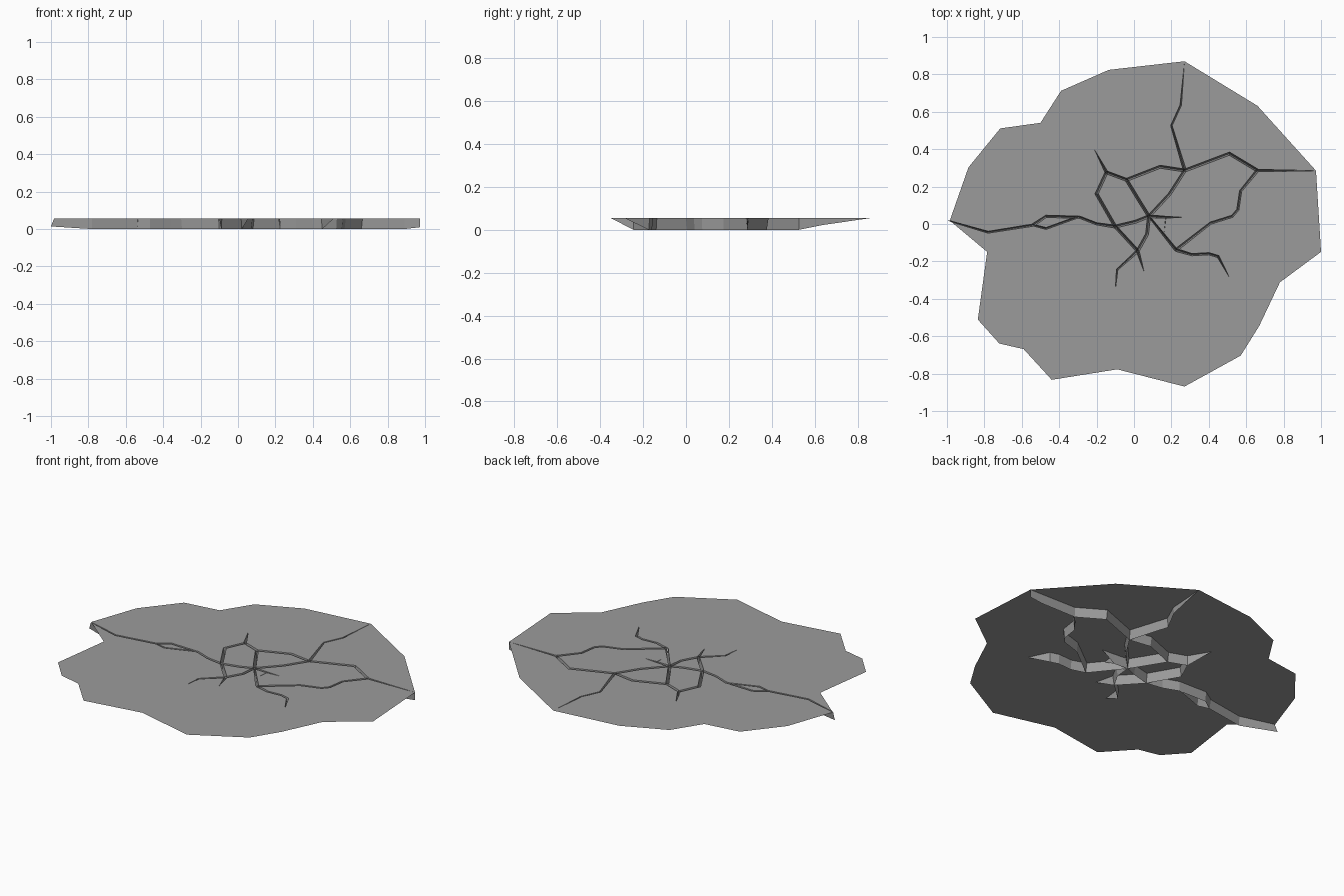
import bpy, bmesh
from mathutils import Vector as V
from mathutils.geometry import delaunay_2d_cdt

if "Cube" in bpy.data.objects:
    bpy.data.objects.remove(bpy.data.objects["Cube"])

TOP = 0.056
DY = -0.009   # small shift that centres the model on y = 0
W = 0.008     # half width of a crack at the surface
cracks = []   # each: list of (left, right, bottom, bottom_z)


def crack(pts, w0=W, w1=W, z0=0.0, z1=0.0, wm=W, zs=None, b0=None):
    """V-groove along a path; w/z are half widths and bottom heights at the ends."""
    p = [V((x, y + DY)) for x, y in pts]
    n = len(p)
    ws = [w0] + [wm] * (n - 2) + [w1]
    zz = zs or [z0] + [0.0] * (n - 2) + [z1]
    rows = []
    for i in range(n):
        a = (p[i] - p[i - 1]).normalized() if i else (p[1] - p[0]).normalized()
        b = (p[i + 1] - p[i]).normalized() if i < n - 1 else a
        t = (a + b).normalized()
        nrm = V((-t.y, t.x)) / max(t.dot(a), 0.6)
        low = V(b0) if (i == 0 and b0) else p[i]
        rows.append((p[i] + nrm * ws[i], p[i] - nrm * ws[i], low, zz[i]))
    cracks.append(rows)


# Junctions shared by several cracks
centre, west, fork = (0.08, 0.05), (-0.10, -0.005), (-0.54, 0.003)
north, nw, nnw = (0.272, 0.295), (-0.147, 0.285), (-0.04, 0.245)
south, se, east = (0.02, -0.135), (0.225, -0.13), (0.66, 0.295)
spur = (0.17, 0.045)

# West branch with a small split
crack([(-0.983, 0.024), (-0.78, -0.035), fork], w0=0.002, z0=0.014, wm=0.005, w1=0.006, b0=(-1.0, 0.02))
crack([fork, (-0.47, 0.05), (-0.29, 0.045), (-0.20, 0.01), west], wm=0.006)
crack([fork, (-0.47, -0.015), (-0.36, 0.025), (-0.30, 0.045)], w0=0.004, w1=0.004, wm=0.005)
crack([west, (0.01, 0.022), centre])
# North-west ring
crack([(-0.213, 0.41), nw], w0=0.0, z0=TOP)
crack([nw, nnw, (0.14, 0.315), north])
crack([nw, (-0.20, 0.17), west, south])
crack([nnw, (0.03, 0.13), centre])
crack([centre, (0.19, 0.168), north])
# South branches
crack([centre, (0.07, -0.045), south])
crack([south, (-0.09, -0.235), (-0.10, -0.345)], w1=0.0, z1=TOP, wm=0.004)
crack([south, (0.055, -0.25)], w1=0.0, z1=TOP)
# Short spurs beside the centre
crack([centre, spur, (0.255, 0.045)], w1=0.0, z1=TOP, wm=0.005)
crack([spur, (0.16, -0.05)], w0=0.001, w1=0.0, z1=TOP)
# North branch
crack([north, (0.20, 0.535), (0.25, 0.645), (0.27, 0.878)], w1=0.0, wm=0.004,
      zs=[0, 0, 0.022, TOP])
# East ring and tips
crack([north, (0.51, 0.385), east])
crack([east, (0.89, 0.294), (0.973, 0.294)], w0=0.006, w1=0.0, z1=0.01, wm=0.002)
crack([east, (0.57, 0.185), (0.555, 0.085), (0.525, 0.05), (0.41, 0.014), se], wm=0.006)
crack([centre, se], w0=0.004)
crack([se, (0.31, -0.155), (0.40, -0.15), (0.45, -0.165), (0.512, -0.28)], w1=0.0, z1=TOP, wm=0.006)

# Ground sheet outline (counter-clockwise)
outline = [(0.27, 0.879), (-0.135, 0.833), (-0.39, 0.721), (-0.50, 0.55), (-0.715, 0.52),
           (-0.885, 0.312), (-0.985, 0.027), (-0.785, -0.14), (-0.835, -0.502),
           (-0.72, -0.63), (-0.59, -0.66), (-0.44, -0.824), (-0.09, -0.768),
           (0.27, -0.86), (0.57, -0.695), (0.67, -0.535), (0.78, -0.303), (1.0, -0.14),
           (0.973, 0.294), (0.66, 0.641)]

# Dark grey stone
stone = bpy.data.materials.new("dark_grey")
stone.diffuse_color = (0.33, 0.33, 0.33, 1)
stone.use_nodes = True
stone.node_tree.nodes["Principled BSDF"].inputs["Base Color"].default_value = stone.diffuse_color


def make_object(name, bm):
    bmesh.ops.remove_doubles(bm, verts=bm.verts[:], dist=1e-4)
    me = bpy.data.meshes.new(name)
    bm.to_mesh(me)
    bm.free()
    me.materials.append(stone)
    ob = bpy.data.objects.new(name, me)
    bpy.context.collection.objects.link(ob)


# Sheet: triangulate the outline with crack openings, keep only uncracked ground
verts = [V((x, y + DY)) for x, y in outline]
faces = [list(range(len(outline)))]
for rows in cracks:
    for (l0, r0, _, _), (l1, r1, _, _) in zip(rows, rows[1:]):
        poly = []
        for q in (r0, r1, l1, l0):
            if all((q - o).length > 1e-5 for o in poly):
                poly.append(q)
        faces.append(list(range(len(verts), len(verts) + len(poly))))
        verts += poly
co, _, tris, _, _, origin = delaunay_2d_cdt(verts, [], faces, 1, 1e-5, True)
bm = bmesh.new()
vs = [bm.verts.new((c.x, c.y, TOP)) for c in co]
for t, o in zip(tris, origin):
    if list(o) == [0]:
        bm.faces.new([vs[i] for i in t])
bmesh.ops.delete(bm, geom=[v for v in bm.verts if not v.link_faces], context='VERTS')
make_object("ground_sheet", bm)

# Crack walls: two sloping sides meeting at the bottom
bm = bmesh.new()
for rows in cracks:
    for (l0, r0, p0, z0), (l1, r1, p1, z1) in zip(rows, rows[1:]):
        L0, L1, R0, R1 = ((q.x, q.y, TOP) for q in (l0, l1, r0, r1))
        B0, B1 = (p0.x, p0.y, z0), (p1.x, p1.y, z1)
        for quad in ((L0, B0, B1, L1), (B0, R0, R1, B1)):
            bm.faces.new([bm.verts.new(c) for c in quad])
make_object("crack_walls", bm)
